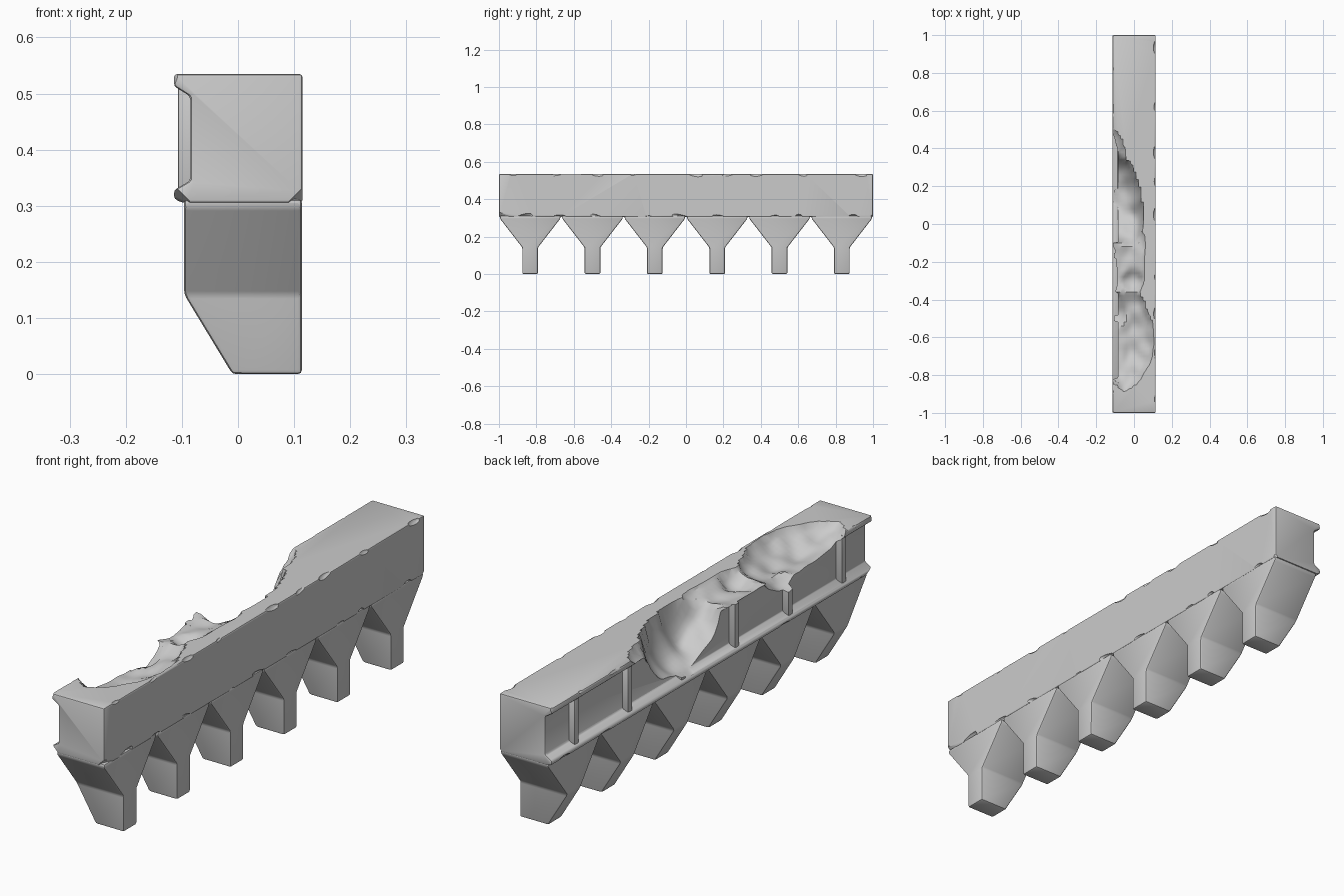
import bpy, bmesh, math, random
from mathutils import Vector, Matrix, noise

if "Cube" in bpy.data.objects:
    bpy.data.objects.remove(bpy.data.objects["Cube"])

random.seed(4)
CENTRES = [-5/6 + i/3 for i in range(6)]


def to_object(name, bm):
    bmesh.ops.recalc_face_normals(bm, faces=bm.faces)
    mesh = bpy.data.meshes.new(name)
    bm.to_mesh(mesh)
    bm.free()
    obj = bpy.data.objects.new(name, mesh)
    bpy.context.collection.objects.link(obj)
    return obj


def loft(name, rings):
    bm = bmesh.new()
    vs = [[bm.verts.new(p) for p in r] for r in rings]
    n = len(vs[0])
    bm.faces.new(vs[0])
    bm.faces.new(vs[-1][::-1])
    for a, b in zip(vs, vs[1:]):
        for i in range(n):
            j = (i + 1) % n
            bm.faces.new((a[i], a[j], b[j], b[i]))
    return to_object(name, bm)


def bevel(obj, width, segments=2):
    m = obj.modifiers.new("soft_edges", 'BEVEL')
    m.width, m.segments = width, segments
    m.limit_method, m.angle_limit = 'ANGLE', math.radians(20)


def cut(obj, cutter, overlap=False):
    m = obj.modifiers.new("cut", 'BOOLEAN')
    m.operation, m.object, m.solver = 'DIFFERENCE', cutter, 'EXACT'
    m.use_self = overlap
    cutter.hide_render = True


def bake(obj):
    dg = bpy.context.evaluated_depsgraph_get()
    mesh = bpy.data.meshes.new_from_object(obj.evaluated_get(dg))
    obj.modifiers.clear()
    obj.data = mesh
    bpy.ops.object.select_all(action='DESELECT')
    obj.select_set(True)
    bpy.context.view_layer.objects.active = obj
    bpy.ops.object.shade_smooth_by_angle(angle=math.radians(32))


# Beam: one cross-section with a recessed panel on the left side
section = [(.115, .305), (.115, .535), (-.114, .535), (-.114, .513), (-.085, .495),
           (-.085, .345), (-.114, .328), (-.114, .312), (-.098, .305)]
beam = loft("beam", [[(x, y, z) for x, z in section] for y in (-1, 1)])
bevel(beam, .006)

# Thin upright ribs in the recess, one above each tooth
ribs = []
for y in CENTRES:
    foot = [(-.08, y - .02), (-.107, y - .013), (-.107, y + .013), (-.08, y + .02)]
    rib = loft("panel_rib", [[(px, py, z) for px, py in foot] for z in (.325, .515)])
    bevel(rib, .004)
    ribs.append(rib)

# Broken top: a height surface made from a few overlapping scoops
# centre x, centre y, radius x, radius y, depth, diagonal skew
SCOOPS = [(-.11, .16, .16, .25, .205, -.7), (-.07, -.2, .14, .26, .05, .3),
          (-.05, -.6, .155, .27, .085, 0), (-.12, -.48, .10, .12, .12, .3),
          (-.02, -.30, .07, .06, .075, 0), (-.10, .38, .06, .12, .05, -.8)]


def break_height(x, y):
    depth = 0
    for cx, cy, rx, ry, d, skew in SCOOPS:
        wobble = .25 * noise.noise(Vector((x * 11, y * 9, d * 50)))
        r = ((x - cx) / rx) ** 2 + ((y - cy - skew * (x - cx)) / ry) ** 2 + wobble
        depth = max(depth, d * math.sqrt(max(0, 1 - r)))
    rough = .012 * noise.noise(Vector((x * 18, y * 14, 2))) if depth > .02 else 0
    return .545 - depth + rough


bm = bmesh.new()
bmesh.ops.create_grid(bm, x_segments=26, y_segments=110, size=1)
for v in bm.verts:
    x, y = v.co.x * .17, v.co.y * 1.1
    v.co = (x, y, break_height(x, y))
top = bmesh.ops.extrude_face_region(bm, geom=bm.faces[:])
for v in top["geom"]:
    if isinstance(v, bmesh.types.BMVert):
        v.co.z = .8
break_cutter = to_object("break_cutter", bm)

# Small chips along the beam's long edges, and bigger ones on its end corners
bm = bmesh.new()


def chip(pos, size):
    m = (Matrix.Translation(pos) @ Matrix.Rotation(random.uniform(-.4, .4), 4, 'X')
         @ Matrix.Diagonal((*size, 1)))
    bmesh.ops.create_icosphere(bm, subdivisions=2, radius=1, matrix=m)


for ex, ez in ((.12, .54), (.12, .302), (-.12, .54), (-.12, .302)):
    for i in range(9):
        s = random.uniform(.011, .02)
        chip((ex, -.88 + i * .22 + random.uniform(-.07, .07), ez),
             (s, random.uniform(.02, .06), s))
chip_cutter = to_object("chip_cutter", bm)

bm = bmesh.new()
for pos, turn in (((.135, 1.02, .30), (1, .75, -.75)), ((.13, -1.01, .30), (1, -.4, -1)),
                  ((-.125, -1.01, .30), (-1, -.6, -1)), ((-.14, 1.01, .54), (-1, .5, .3)),
                  ((-.14, -1.01, .54), (-1, -.5, .3))):
    rot = Vector(turn).to_track_quat('Z', 'Y').to_matrix().to_4x4()
    m = Matrix.Translation(pos) @ rot @ Matrix.Diagonal((.3, .3, .07, 1))
    bmesh.ops.create_cube(bm, size=1, matrix=m)
corner_cutter = to_object("corner_cutter", bm)

cut(beam, break_cutter)
cut(beam, chip_cutter, True)
cut(beam, corner_cutter, True)
for rib in ribs:
    cut(rib, break_cutter)

# Teeth: wide at the beam, narrowing to a foot with a sloped left side
teeth = []
for y in CENTRES:
    rings = [[(x0, y - w, z), (.114, y - w, z), (.114, y + w, z), (x0, y + w, z)]
             for z, w, x0 in ((0, .042, -.01), (.142, .042, -.096),
                              (.297, .162, -.096), (.312, .162, -.096))]
    tooth = loft("tooth", rings)
    bevel(tooth, .009)
    teeth.append(tooth)

for part in [beam] + ribs + teeth:
    bake(part)
for helper in (break_cutter, chip_cutter, corner_cutter):
    bpy.data.objects.remove(helper)
